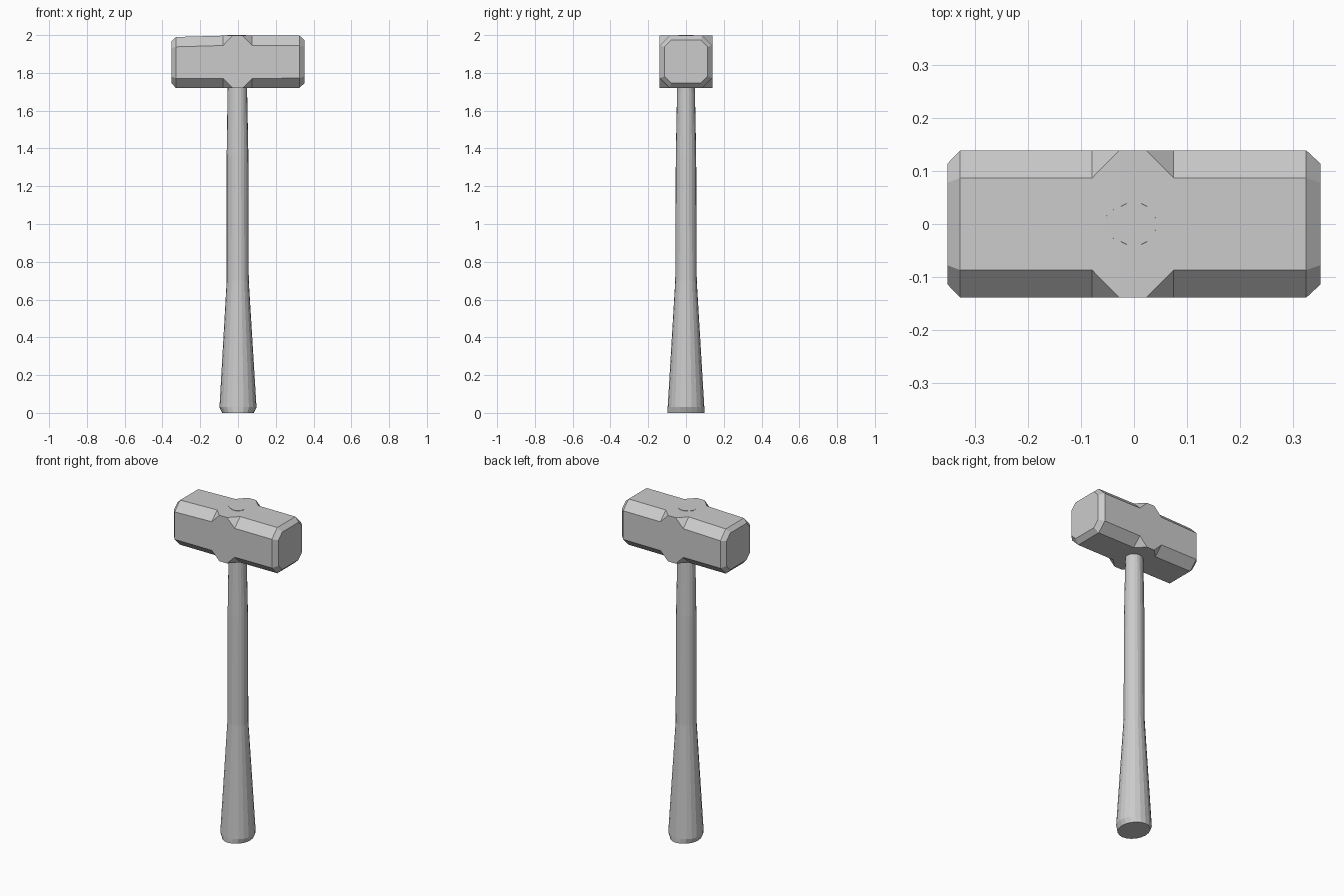
import bpy, bmesh
from math import sin, cos, pi

if "Cube" in bpy.data.objects:
    bpy.data.objects.remove(bpy.data.objects["Cube"])


def loft(name, rings):
    """Skin a list of equal-length point rings and cap both ends."""
    bm = bmesh.new()
    loops = [[bm.verts.new(p) for p in ring] for ring in rings]
    n = len(loops[0])
    for a, b in zip(loops, loops[1:]):
        for i in range(n):
            j = (i + 1) % n
            bm.faces.new((a[i], a[j], b[j], b[i]))
    bm.faces.new(loops[0])
    bm.faces.new(loops[-1])
    bmesh.ops.remove_doubles(bm, verts=bm.verts, dist=1e-5)
    bmesh.ops.recalc_face_normals(bm, faces=bm.faces)
    mesh = bpy.data.meshes.new(name)
    bm.to_mesh(mesh)
    bm.free()
    obj = bpy.data.objects.new(name, mesh)
    bpy.context.collection.objects.link(obj)
    return obj


def head_ring(x, half_y, bottom, top, c):
    """Chamfered square section; c = 0 gives the plain square of the middle lug."""
    h = half_y
    return [(x, y, z) for y, z in (
        (h - c, top), (h, top - c), (h, bottom + c), (h - c, bottom),
        (c - h, bottom), (-h, bottom + c), (-h, top - c), (c - h, top))]


# Head: small end faces, chamfered barrels, square lug around the handle
loft("hammer_head", [head_ring(*r) for r in (
    (-0.352, 0.114, 1.745, 1.968, 0.036),
    (-0.328, 0.139, 1.719, 1.990, 0.052),
    (-0.079, 0.139, 1.719, 1.997, 0.052),
    (-0.028, 0.139, 1.719, 1.998, 0.0),
    (0.023, 0.139, 1.719, 1.998, 0.0),
    (0.075, 0.139, 1.719, 1.998, 0.052),
    (0.325, 0.139, 1.720, 1.998, 0.052),
    (0.352, 0.114, 1.746, 1.974, 0.036))])


def handle_ring(z, rx, ry, ridge, sides=20):
    """Round section with a low ridge along its left side."""
    ring = []
    for i in range(sides):
        a = 2 * pi * i / sides
        push = ridge if abs(i - sides / 2) <= 1 else ridge * 0.6 if abs(i - sides / 2) == 2 else 0
        ring.append(((rx + push) * cos(a), (ry + push * 0.5) * sin(a), z))
    return ring


# Handle: bevelled butt, flared grip, slim shaft running through the head
loft("handle", [handle_ring(*r) for r in (
    (0.0, 0.084, 0.098, 0.0),
    (0.03, 0.098, 0.097, 0.0),
    (0.70, 0.057, 0.057, 0.003),
    (1.36, 0.055, 0.054, 0.005),
    (1.72, 0.048, 0.047, 0.007),
    (2.0, 0.042, 0.041, 0.013))])
